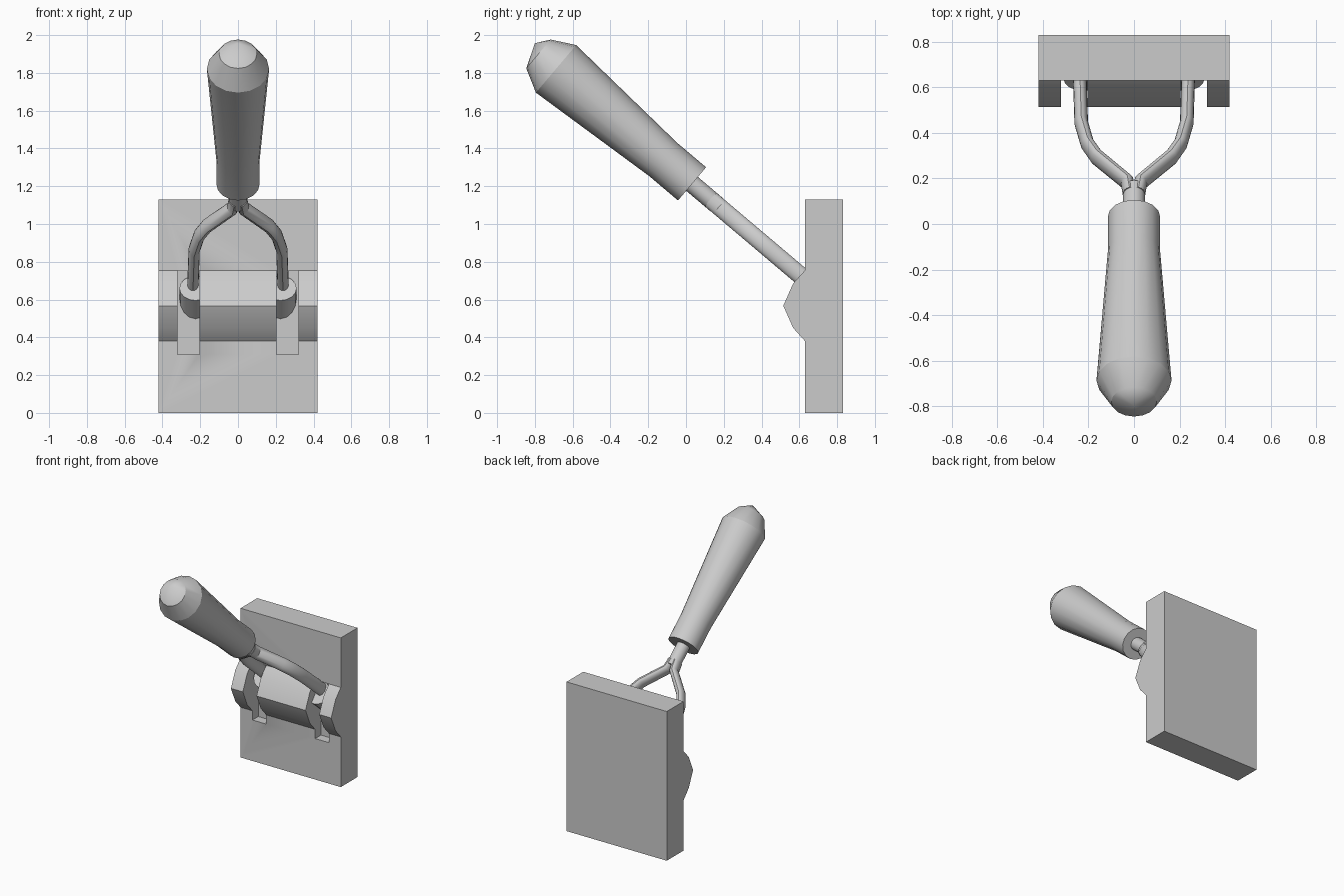
import bpy, bmesh, math
from mathutils import Vector

if "Cube" in bpy.data.objects:
    bpy.data.objects.remove(bpy.data.objects["Cube"])

U = Vector((0, -0.764, 0.646)).normalized()   # along the lever, towards the grip
N = Vector((0, 0.646, 0.764)).normalized()    # across the lever
X = Vector((1, 0, 0))
BASE = Vector((0, 0.032, 1.2125))             # lower end of the grip


def finish(name, bm):
    bmesh.ops.recalc_face_normals(bm, faces=bm.faces)
    me = bpy.data.meshes.new(name)
    bm.to_mesh(me)
    bm.free()
    ob = bpy.data.objects.new(name, me)
    bpy.context.collection.objects.link(ob)
    bpy.ops.object.select_all(action='DESELECT')
    ob.select_set(True)
    bpy.context.view_layer.objects.active = ob
    bpy.ops.object.shade_smooth_by_angle(angle=math.radians(30))
    return ob


def box(name, lo, hi):
    bm = bmesh.new()
    bmesh.ops.create_cube(bm, size=1)
    for v in bm.verts:
        v.co = [lo[i] + (v.co[i] + 0.5) * (hi[i] - lo[i]) for i in range(3)]
    return finish(name, bm)


def loft(name, rings, apex=None):
    """rings: list of (centre, axis a, axis b); skinned and capped."""
    bm = bmesh.new()
    n = 16
    loops = []
    for c, a, b in rings:
        loops.append([bm.verts.new(c + a * math.cos(2 * math.pi * i / n)
                                   + b * math.sin(2 * math.pi * i / n)) for i in range(n)])
    for p, q in zip(loops, loops[1:]):
        for i in range(n):
            bm.faces.new((p[i], p[(i + 1) % n], q[(i + 1) % n], q[i]))
    bm.faces.new(loops[0])
    if apex:
        tip = bm.verts.new(apex)
        for i in range(n):
            bm.faces.new((loops[-1][i], loops[-1][(i + 1) % n], tip))
    else:
        bm.faces.new(loops[-1])
    return finish(name, bm)


def shaft(name, profile, origin, apex=None):
    return loft(name, [(origin + U * t, X * r, N * r) for t, r in profile], apex)


# wall plate with two pivot slots
plate = box("wall_plate", (-0.42, 0.63, 0), (0.42, 0.83, 1.13))
for s in (-1, 1):
    x = sorted((s * 0.205, s * 0.32))
    cut = box("slot_cutter", (x[0], 0.5, 0.31), (x[1], 0.70, 0.755))
    cut.hide_render = True
    cut.hide_set(True)
    mod = plate.modifiers.new("slot", 'BOOLEAN')
    mod.operation = 'DIFFERENCE'
    mod.solver = 'EXACT'
    mod.object = cut

# faceted pivot housing in three sections
profile = [(0.63, 0.755), (0.567, 0.685), (0.515, 0.567), (0.567, 0.45), (0.63, 0.38)]
for i, (x0, x1) in enumerate([(-0.42, -0.32), (-0.205, 0.205), (0.32, 0.42)]):
    bm = bmesh.new()
    face = bm.faces.new([bm.verts.new((x0, y, z)) for y, z in profile])
    ext = bmesh.ops.extrude_face_region(bm, geom=[face])
    bmesh.ops.translate(bm, vec=(x1 - x0, 0, 0),
                        verts=[v for v in ext["geom"] if isinstance(v, bmesh.types.BMVert)])
    finish(f"pivot_housing_{i + 1}", bm)

# tapered grip and stem
shaft("grip", [(0, 0.115), (0.2, 0.115), (0.943, 0.165), (1.065, 0.10)],
      BASE, Vector((0, -0.80, 1.957)))
shaft("stem", [(-0.17, 0.048), (0.05, 0.048)], BASE)

# fork arms and the pivot sockets they end in
path = [(0.02, -0.13), (0.03, -0.20), (0.165, -0.345), (0.205, -0.42),
        (0.232, -0.54), (0.24, -0.88)]
for s, side in ((-1, "left"), (1, "right")):
    pts = [BASE + X * (s * x) + U * t for x, t in path]
    rings = []
    for i, p in enumerate(pts):
        d = ((pts[min(i + 1, len(pts) - 1)] - p).normalized()
             + (p - pts[max(i - 1, 0)]).normalized()).normalized()
        rings.append((p, d.cross(N) * 0.03, N * 0.047))
    loft("fork_arm_" + side, rings)
    shaft("pivot_socket_" + side, [(-0.16, 0.085), (0, 0.085)],
          Vector((s * 0.225, 0.64, 0.66)))
